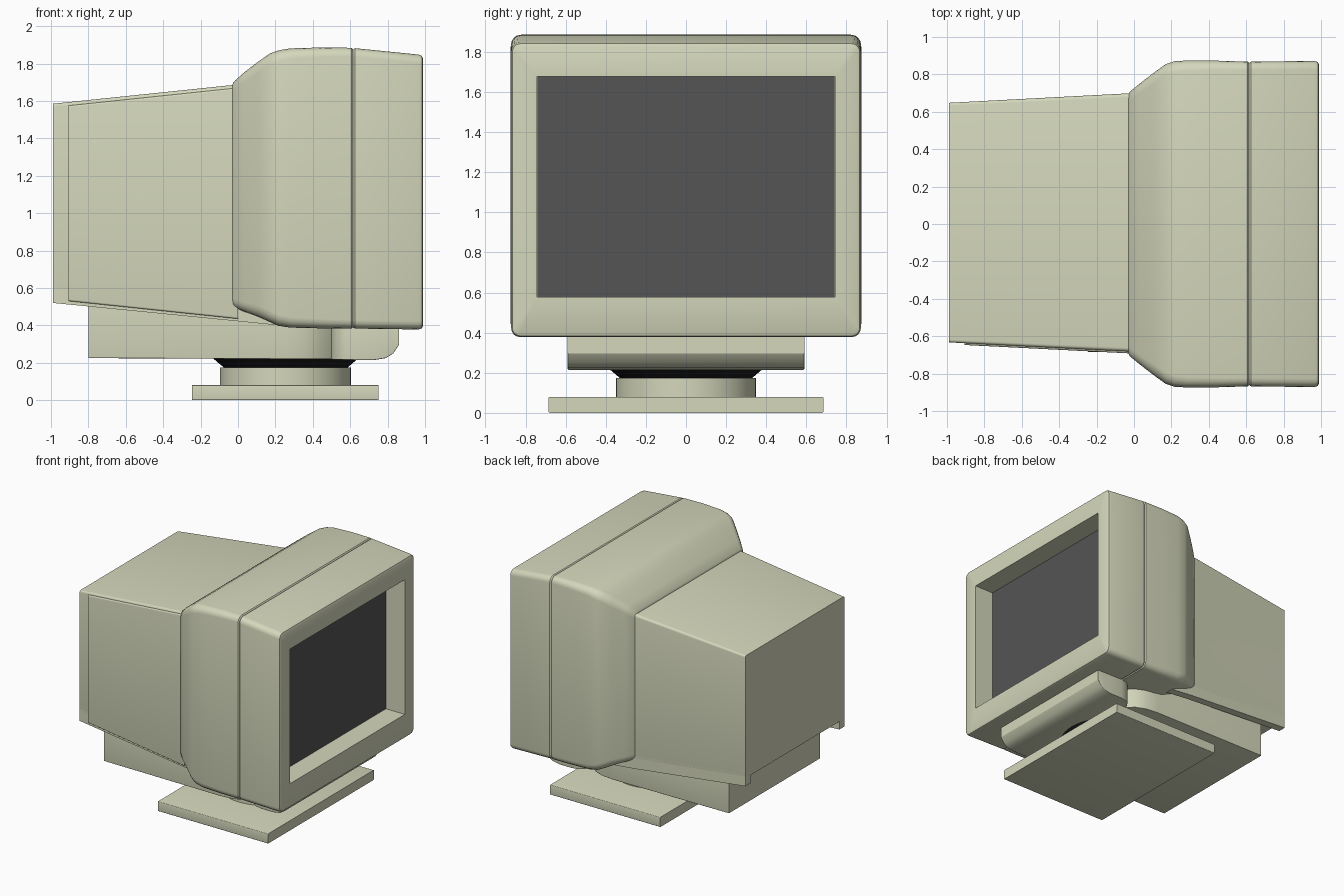
import bpy, bmesh, math


def material(name, rgb):
    m = bpy.data.materials.new(name)
    m.diffuse_color = (*rgb, 1)
    return m


SHELL = material("beige_plastic", (0.66, 0.68, 0.50))
GLASS = material("dark_glass", (0.09, 0.09, 0.09))
BLACK = material("black_rubber", (0.01, 0.01, 0.01))


def finish(ob, name, mat):
    ob.name = name
    ob.data.materials.append(mat)
    bpy.ops.object.select_all(action='DESELECT')
    ob.select_set(True)
    bpy.context.view_layer.objects.active = ob
    bpy.ops.object.shade_smooth_by_angle(angle=math.radians(32))
    return ob


def ring_points(x, y0, y1, z0, z1, r, n=5):
    """Rounded rectangle in the yz plane at the given x."""
    pts = []
    corners = [(y1 - r, z1 - r), (y0 + r, z1 - r), (y0 + r, z0 + r), (y1 - r, z0 + r)]
    for k, (cy, cz) in enumerate(corners):
        for i in range(n):
            a = math.pi / 2 * (k + i / (n - 1))
            pts.append((x, cy + r * math.cos(a), cz + r * math.sin(a)))
    return pts


def loft(name, rings, mat=SHELL):
    """Solid skinned through rounded rectangles (x, y0, y1, z0, z1, radius)."""
    bm = bmesh.new()
    loops = [[bm.verts.new(p) for p in ring_points(*r)] for r in rings]
    for a, b in zip(loops, loops[1:]):
        for i in range(len(a)):
            j = (i + 1) % len(a)
            bm.faces.new((a[i], a[j], b[j], b[i]))
    bm.faces.new(loops[0])
    bm.faces.new(loops[-1])
    bmesh.ops.remove_doubles(bm, verts=bm.verts, dist=1e-5)
    bmesh.ops.recalc_face_normals(bm, faces=bm.faces)
    me = bpy.data.meshes.new(name)
    bm.to_mesh(me)
    bm.free()
    ob = bpy.data.objects.new(name, me)
    bpy.context.collection.objects.link(ob)
    return finish(ob, name, mat)


def sym(x, y, z0, z1, r):
    return (x, -y, y, z0, z1, r)


def round_part(name, r1, r2, z0, z1, mat):
    bpy.ops.mesh.primitive_cone_add(vertices=48, radius1=r1, radius2=r2, depth=z1 - z0,
                                    location=(0.255, 0, (z0 + z1) / 2))
    finish(bpy.context.object, name, mat)


# Front bezel with recessed screen opening
loft("front_bezel", [
    sym(0.615, 0.86, 0.39, 1.875, 0.04),
    sym(0.625, 0.868, 0.383, 1.882, 0.045),
    sym(0.965, 0.872, 0.378, 1.848, 0.045),
    sym(0.983, 0.866, 0.384, 1.841, 0.04),
    sym(0.99, 0.85, 0.40, 1.825, 0.03),
    sym(0.99, 0.742, 0.577, 1.678, 0.0),
    sym(0.81, 0.742, 0.577, 1.678, 0.0),
])
loft("screen", [sym(0.80, 0.741, 0.578, 1.677, 0.0),
                sym(0.82, 0.741, 0.578, 1.677, 0.0)], GLASS)

# Flared middle shell
loft("middle_shell", [
    sym(-0.03, 0.69, 0.51, 1.685, 0.04),
    sym(-0.025, 0.705, 0.498, 1.70, 0.045),
    sym(0.03, 0.75, 0.475, 1.75, 0.05),
    sym(0.11, 0.812, 0.445, 1.812, 0.06),
    sym(0.17, 0.855, 0.418, 1.853, 0.06),
    sym(0.215, 0.87, 0.398, 1.87, 0.06),
    sym(0.28, 0.874, 0.388, 1.881, 0.055),
    sym(0.45, 0.873, 0.384, 1.886, 0.05),
    sym(0.608, 0.868, 0.383, 1.884, 0.045),
    sym(0.616, 0.86, 0.39, 1.875, 0.04),
])

# Tapering rear housing with side skirts and a side panel
loft("rear_housing", [(-0.99, -0.633, 0.648, 0.585, 1.585, 0.015),
                      (0.0, -0.683, 0.70, 0.487, 1.688, 0.02)])
for name, y_back, y_front in (("left_skirt", (0.583, 0.648), (0.635, 0.70)),
                              ("right_skirt", (-0.633, -0.568), (-0.683, -0.618))):
    loft(name, [(-0.99, *y_back, 0.52, 0.62, 0.0),
                (0.0, *y_front, 0.422, 0.53, 0.0),
                (0.2, *y_front, 0.402, 0.50, 0.0)])
loft("side_panel", [(-0.905, -0.647, -0.60, 0.53, 1.575, 0.01),
                    (0.0, -0.693, -0.64, 0.435, 1.67, 0.01)])

# Tilt block under the housing, pinched where its two halves meet
loft("tilt_block_rear", [sym(-0.80, 0.59, 0.225, 0.60, 0.005),
                         sym(0.25, 0.59, 0.22, 0.50, 0.005),
                         sym(0.36, 0.578, 0.22, 0.48, 0.005),
                         sym(0.44, 0.545, 0.22, 0.46, 0.005),
                         sym(0.50, 0.49, 0.22, 0.45, 0.005)])
loft("tilt_block_front", [sym(0.50, 0.50, 0.218, 0.45, 0.005),
                          sym(0.53, 0.555, 0.217, 0.45, 0.005),
                          sym(0.57, 0.58, 0.216, 0.45, 0.005),
                          sym(0.62, 0.59, 0.215, 0.45, 0.005),
                          sym(0.73, 0.59, 0.215, 0.45, 0.005),
                          sym(0.79, 0.59, 0.225, 0.45, 0.005),
                          sym(0.83, 0.59, 0.25, 0.45, 0.005),
                          sym(0.86, 0.59, 0.295, 0.45, 0.005)])

# Swivel neck and foot
round_part("swivel_collar", 0.325, 0.39, 0.17, 0.225, BLACK)
round_part("neck", 0.35, 0.35, 0.07, 0.175, SHELL)
loft("foot_plate", [sym(-0.245, 0.685, 0.0, 0.08, 0.006),
                    sym(0.75, 0.685, 0.0, 0.08, 0.006)])
